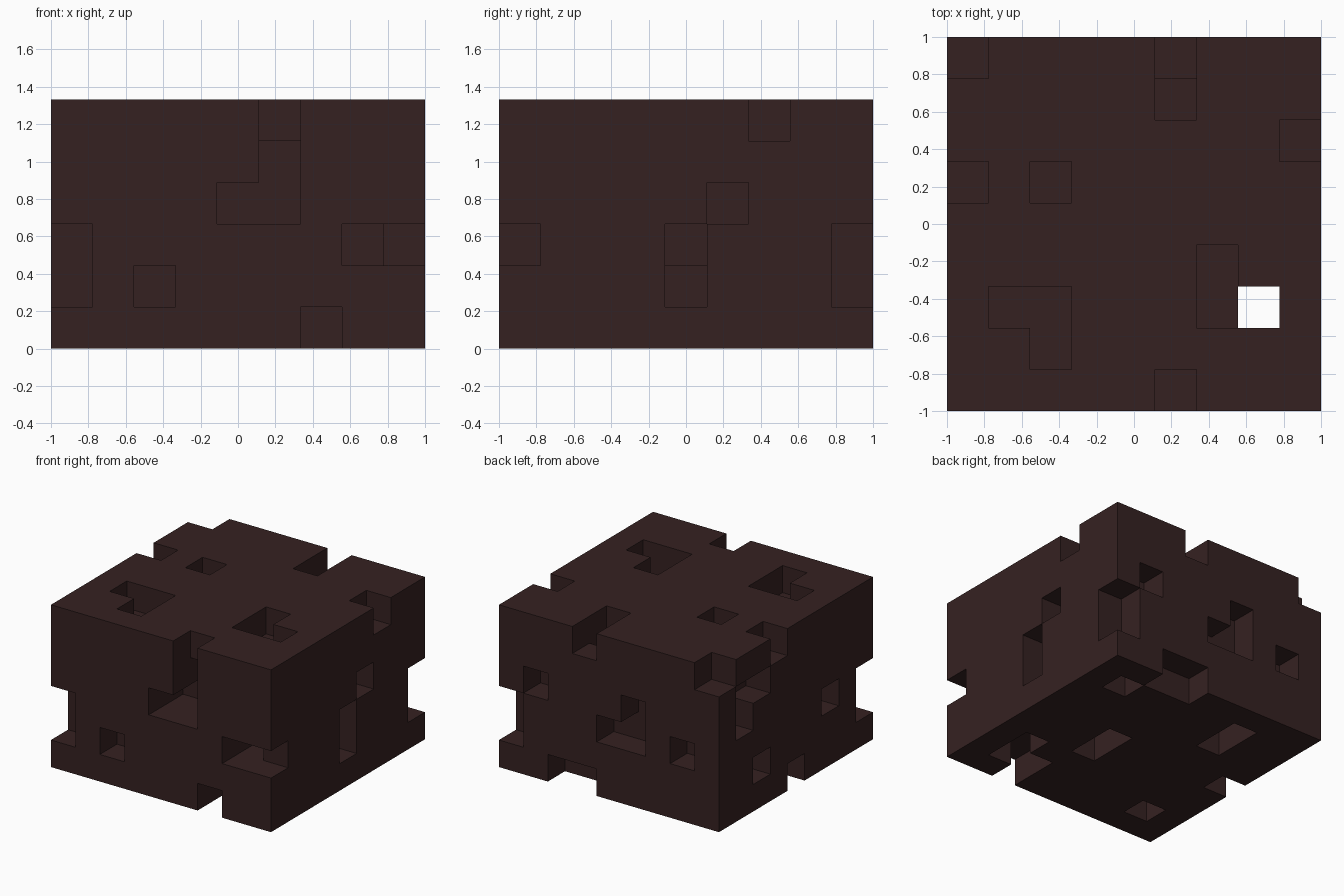
import bpy
import bmesh
from mathutils import Vector

default_cube = bpy.data.objects.get("Cube")
if default_cube:
    bpy.data.objects.remove(default_cube, do_unlink=True)

# Block size in cells, and the edge length of one cell
WIDE, DEEP, HIGH = 9, 9, 6
CELL = 2 / WIDE
LAST, BACK, TOP = WIDE - 1, DEEP - 1, HIGH - 1

cells = {(x, y, z) for x in range(WIDE) for y in range(DEEP) for z in range(HIGH)}


def carve(x, y, z, dx=1, dy=1, dz=1):
    """Remove a box of cells from the block."""
    for i in range(x, x + dx):
        for j in range(y, y + dy):
            for k in range(z, z + dz):
                cells.discard((i, j, k))


# Shaft running from top to bottom
carve(7, 2, 0, dz=HIGH)

# Pits in the top
for x, y, dx, dy in ((1, 2, 2, 1), (2, 1, 1, 1), (2, 5, 1, 1), (6, 2, 1, 2),
                     (0, 5, 1, 1), (0, BACK, 1, 1), (LAST, 6, 1, 1),
                     (5, 0, 1, 1), (5, 7, 1, 2)):
    carve(x, y, TOP, dx, dy)
carve(5, 7, 4)

# Pits in the underside
for x, y, dx, dy in ((1, 1, 1, 1), (2, 6, 1, 2), (5, 3, 1, 2), (7, 7, 1, 1),
                     (0, 4, 1, 1), (5, BACK, 2, 1), (6, 0, 1, 2), (7, 1, 1, 1)):
    carve(x, y, 0, dx, dy)

# Pits in the front
carve(5, 0, 3, dy=2, dz=2)
carve(4, 0, 3, dy=2)
carve(2, 0, 1)
carve(7, 0, 2, dy=2)
carve(LAST, 0, 2)
carve(0, 0, 1, dz=2)

# Pits in the back
carve(3, BACK, 2, dx=2)
carve(3, BACK, 3)
carve(1, BACK, 2)
carve(7, BACK, 3)
carve(LAST, BACK, 1, dz=2)

# Pits in the +x side
carve(LAST, 4, 1)
carve(7, 4, 2, dx=2)
carve(LAST, 5, 3)

# Pits in the -x side
carve(0, 7, 3, dz=2)
carve(0, 6, 4)
carve(0, 6, 1)
carve(0, 2, 2)

# Skin: one square wherever a cell meets empty space
bm = bmesh.new()
offset = Vector((WIDE / 2, DEEP / 2, 0))
for cell in sorted(cells):
    for axis in range(3):
        for side in (0, 1):
            neighbour = list(cell)
            neighbour[axis] += 1 if side else -1
            if tuple(neighbour) in cells:
                continue
            u, v = (axis + 1) % 3, (axis + 2) % 3
            corners = []
            for du, dv in ((0, 0), (1, 0), (1, 1), (0, 1)):
                point = Vector(cell)
                point[axis] += side
                point[u] += du
                point[v] += dv
                corners.append(bm.verts.new((point - offset) * CELL))
            bm.faces.new(corners if side else corners[::-1])
bmesh.ops.remove_doubles(bm, verts=bm.verts, dist=CELL / 100)

mesh = bpy.data.meshes.new("pitted_block")
bm.to_mesh(mesh)
bm.free()

# Dark brown material
brown = bpy.data.materials.new("dark_brown")
brown.use_nodes = True
colour = (0.036, 0.0155, 0.0155, 1)
brown.diffuse_color = colour
shader = next(n for n in brown.node_tree.nodes if n.type == "BSDF_PRINCIPLED")
shader.inputs["Base Color"].default_value = colour
mesh.materials.append(brown)

block = bpy.data.objects.new("pitted_block", mesh)
bpy.context.collection.objects.link(block)
